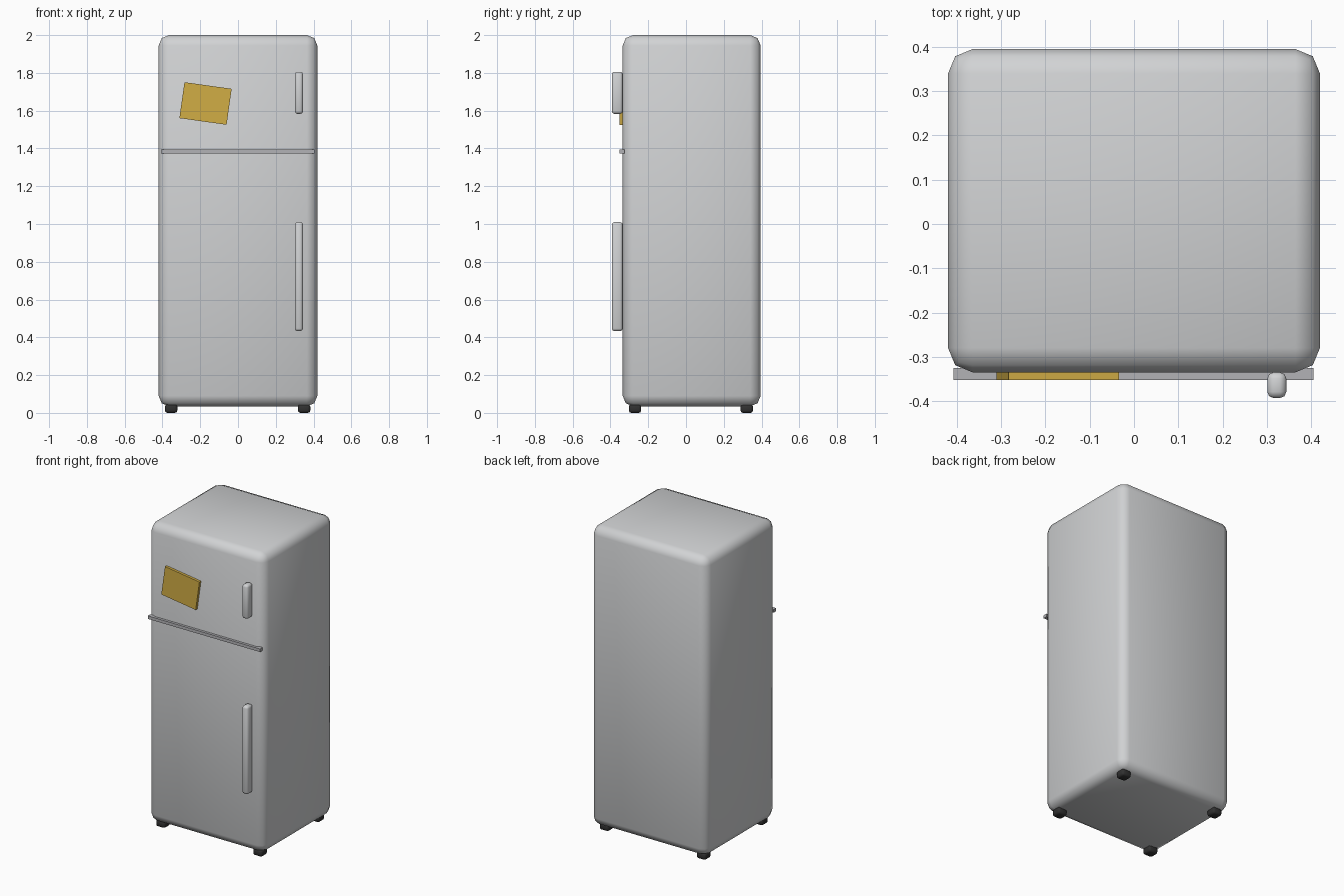
import bpy
from math import radians

cube = bpy.data.objects.get("Cube")
if cube:
    bpy.data.objects.remove(cube, do_unlink=True)


def material(name, rgb):
    mat = bpy.data.materials.new(name)
    mat.use_nodes = True
    mat.diffuse_color = (*rgb, 1)
    mat.node_tree.nodes["Principled BSDF"].inputs["Base Color"].default_value = (*rgb, 1)
    return mat


enamel = material("pale grey enamel", (0.64, 0.65, 0.66))
trim = material("grey trim", (0.45, 0.45, 0.47))
rubber = material("black rubber", (0.03, 0.03, 0.03))
paper = material("mustard paper", (0.64, 0.42, 0.06))


def box(name, low, high, mat, bevel=0, segments=2, smooth=False, tilt=0):
    """Box spanning two corners, with optional rounded edges and tilt about y."""
    centre = [(a + b) / 2 for a, b in zip(low, high)]
    bpy.ops.mesh.primitive_cube_add(size=1, location=centre)
    obj = bpy.context.object
    obj.name = name
    obj.dimensions = [b - a for a, b in zip(low, high)]
    bpy.ops.object.transform_apply(location=False, rotation=False, scale=True)
    obj.rotation_euler.y = radians(tilt)
    obj.data.materials.append(mat)
    if bevel:
        mod = obj.modifiers.new("rounded edges", "BEVEL")
        mod.width = bevel
        mod.segments = segments
    if smooth:
        bpy.ops.object.shade_smooth()
    return obj


# Cabinet
box("cabinet", (-0.42, -0.335, 0.035), (0.42, 0.395, 2.0), enamel, 0.055, 2, True)

# Strip between the two doors
box("door_strip", (-0.408, -0.352, 1.374), (0.406, -0.325, 1.394), trim)

# Door handles
for name, bottom, top in (("freezer_handle", 1.583, 1.806), ("fridge_handle", 0.433, 1.01)):
    box(name, (0.301, -0.393, bottom), (0.344, -0.335, top), enamel, 0.014, 2, True)

# Tilted note on the upper door
box("note", (-0.298, -0.352, 1.542), (-0.046, -0.33, 1.734), paper, tilt=8)

# Feet
for side, x in (("right", -0.354), ("left", 0.35)):
    for end, y in (("front", -0.27), ("back", 0.322)):
        box(f"{end}_{side}_foot", (x - 0.033, y - 0.033, 0), (x + 0.033, y + 0.033, 0.045),
            rubber, 0.013, 2, True)
